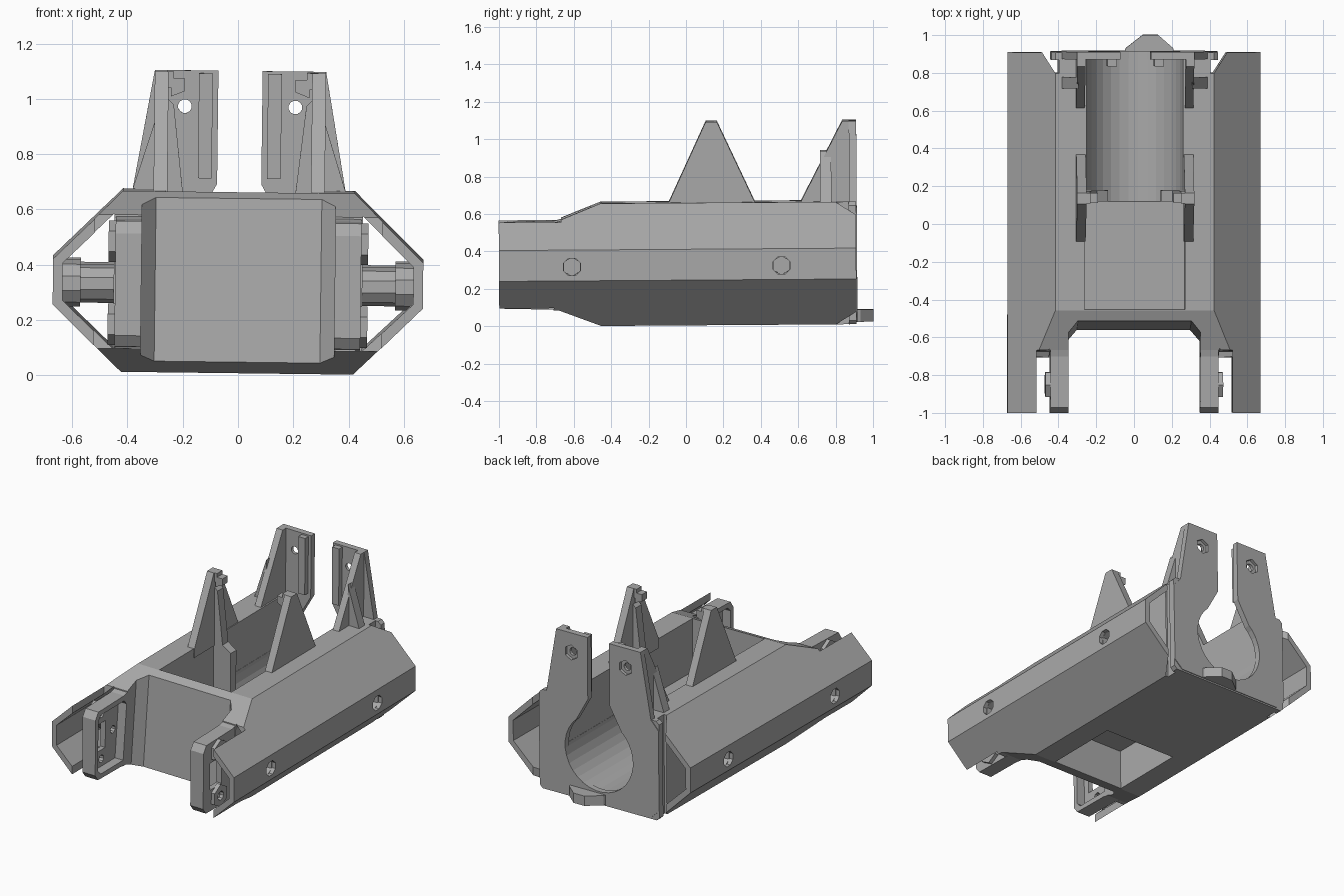
import bpy, bmesh, math
from mathutils import Matrix, Vector

old = bpy.data.objects.get("Cube")
if old:
    bpy.data.objects.remove(old, do_unlink=True)

grey = bpy.data.materials.new("plain grey")
grey.use_nodes = True
GREY = (0.4, 0.4, 0.4, 1)
grey.diffuse_color = GREY
grey.node_tree.nodes["Principled BSDF"].inputs["Base Color"].default_value = GREY
parts = []


def prism(name, pts, axis, a, b, keep=True):
    """Extrude an outline along an axis; points are the other two coordinates in xyz order."""
    def place(p, t):
        c = list(p)
        c.insert("xyz".index(axis), t)
        return Vector(c)
    bm = bmesh.new()
    low = bm.faces.new([bm.verts.new(place(p, a)) for p in pts])
    ext = bmesh.ops.extrude_face_region(bm, geom=[low])
    top = [g for g in ext["geom"] if isinstance(g, bmesh.types.BMVert)]
    shift = place((0, 0), b - a)
    bmesh.ops.translate(bm, verts=top, vec=shift)
    bmesh.ops.recalc_face_normals(bm, faces=bm.faces)
    mesh = bpy.data.meshes.new(name)
    bm.to_mesh(mesh)
    bm.free()
    mesh.materials.append(grey)
    ob = bpy.data.objects.new(name, mesh)
    bpy.context.collection.objects.link(ob)
    if keep:
        parts.append(ob)
    return ob


def rect(a, b, c, d):
    return [(a, c), (b, c), (b, d), (a, d)]


def ring(u, v, r, n):
    return [(u + r * math.cos(math.tau * (i + .5) / n),
             v + r * math.sin(math.tau * (i + .5) / n)) for i in range(n)]


def both(pts):
    """Close a right-hand half outline with its mirror."""
    return pts + [(-x, z) for x, z in reversed(pts) if x != 0]


def cut(ob, pts, axis, a, b, shear=0):
    tool = prism("cutter", pts, axis, a, b, keep=False)
    tool.hide_render = True
    for v in tool.data.vertices:
        v.co.y += shear * (v.co.z - .64)
    mod = ob.modifiers.new("cut", "BOOLEAN")
    mod.operation, mod.solver, mod.object = "DIFFERENCE", "EXACT", tool
    dg = bpy.context.evaluated_depsgraph_get()
    mesh = bpy.data.meshes.new_from_object(ob.evaluated_get(dg))
    ob.modifiers.clear()
    ob.data = mesh
    bpy.data.objects.remove(tool, do_unlink=True)


def flip(pts, s):
    return [(s * u, v) for u, v in pts]


# Octagonal hull with side shells
hull = prism("hull", both([(.42, .005), (.67, .25), (.67, .415), (.42, .66)]), "y", -1, .91)
for s in (1, -1):
    cut(hull, flip([(.45, .09), (.635, .265), (.635, .4), (.45, .58)], s), "y", -1.1, 1)
    cut(hull, flip([(.44, .95), (.515, .95), (.42, .8), (.4, .8), (.4, .87), (.44, .87)], s), "z", -.1, .8)
    # screw holes through the shell
    for y in (-.61, .51):
        cut(hull, ring(y, .325, .05, 8), "x", s * .6, s * .7)
# open front between the shells
front = [(.52, -1.2), (.52, -.66), (.35, -.66), (.35, -.57), (.3, -.51)]
cut(hull, both(front), "z", -.1, .8, shear=.09)
# sloped nose, above and below
cut(hull, [(-.45, .662), (-.68, .57), (-1.1, .56), (-1.1, .8), (-.45, .8)], "x", -.8, .8)
cut(hull, [(-.45, .003), (-.68, .09), (-1.1, .1), (-1.1, -.1), (-.45, -.1)], "x", -.8, .8)
# front well, underside pocket and rear cradle
cut(hull, rect(-.265, .265, -.45, .15), "z", .31, .8)
cut(hull, rect(-.265, .265, -.45, .05), "z", -.1, .27)
cut(hull, ring(0, .34, .255, 32), "y", .12, 1)
cut(hull, rect(-.255, .255, .12, 1), "z", .34, .8)

# Rear plate with two prongs and a round opening
plate = prism("rear_plate", both([
    (0, .015), (.38, .015), (.44, .07), (.44, .6), (.385, .66), (.31, 1.09),
    (.08, 1.09), (.08, .68), (.17, .52), (0, .4)]), "y", .875, .915)
cut(plate, ring(0, .34, .25, 32), "y", .8, 1)
for s in (1, -1):
    cut(plate, ring(s * .2, .96, .025, 12), "y", .8, 1)
    cut(plate, ring(s * .2, .96, .05, 6), "y", .895, 1)
prism("rear_tab", [(-.05, .9), (.22, .9), (.21, .93), (.13, 1), (.05, 1), (-.04, .93)],
      "z", .015, .08)

for s, side in ((1, "left"), (-1, "right")):
    # Rear prong braces
    prism(side + "_rear_gusset", [(.6, .63), (.84, 1.09), (.91, 1.09), (.91, .63)],
          "x", s * .265, s * .31)
    prism(side + "_rear_side_rib", flip([(.3, .64), (.385, .64), (.385, .66), (.3, .93)], s),
          "y", .72, .78)
    prism(side + "_rear_inner_rib", rect(s * .1, s * .15, .7, 1.08), "y", .84, .88)

    # Middle support with hooked rib
    prism(side + "_middle_support", [(-.09, .6), (-.09, .66), (.11, 1.09), (.17, 1.09),
                                     (.37, .66), (.37, .6)], "x", s * .26, s * .31)
    prism(side + "_middle_rib", flip([(.28, 1.06), (.27, 1), (.24, .97), (.2, .62), (.14, .58),
                                      (.14, .3), (.28, .3)], s), "y", .12, .18)
    prism(side + "_hook", flip([(.3, 1.09), (.3, 1.03), (.25, 1.03), (.25, 1), (.2, 1.02),
                                (.2, 1.065), (.24, 1.065), (.24, 1.09)], s), "y", .115, .17)

    # Front bracket plate with window, holes and rim
    outline = [(-1, .14), (-.97, .1), (-.7, .095), (-.55, .06), (-.55, .6),
               (-.7, .56), (-.97, .555), (-1, .51)]
    bracket = prism(side + "_bracket", outline, "x", s * .35, s * .445)
    cut(bracket, [(-.97, .16), (-.94, .13), (-.7, .13), (-.64, .2), (-.64, .46),
                  (-.7, .525), (-.94, .525), (-.97, .495)], "x", s * .3, s * .41)
    cut(bracket, rect(-.93, -.81, .24, .42), "x", s * .3, s * .5)
    for y, z in ((-.85, .48), (-.73, .33), (-.85, .18)):
        cut(bracket, ring(y, z, .025, 10), "x", s * .3, s * .5)
    for z, end in ((.48, "upper"), (.18, "lower")):
        nut = prism(side + "_" + end + "_nut", ring(-.85, z, .075, 6), "x", s * .44, s * .47)
        cut(nut, ring(-.85, z, .03, 10), "x", s * .4, s * .5)

    # Screw bosses joining the shell to the core
    for y, end in ((-.61, "front"), (.51, "rear")):
        prism(side + "_" + end + "_boss", ring(y, .325, .07, 10), "x", s * .43, s * .58)
        collar = prism(side + "_" + end + "_collar", ring(y, .325, .085, 10),
                       "x", s * .57, s * .645)
        cut(collar, ring(y, .325, .05, 6), "x", s * .6, s * .7)

# Slight resting tilt of the whole frame
tilt = (Matrix.Translation((0, 0, .34)) @ Matrix.Rotation(math.radians(.7), 4, "Y")
        @ Matrix.Rotation(math.radians(.4), 4, "X") @ Matrix.Translation((0, 0, -.335)))
for ob in parts:
    ob.data.transform(tilt)
    ob.data.update()
